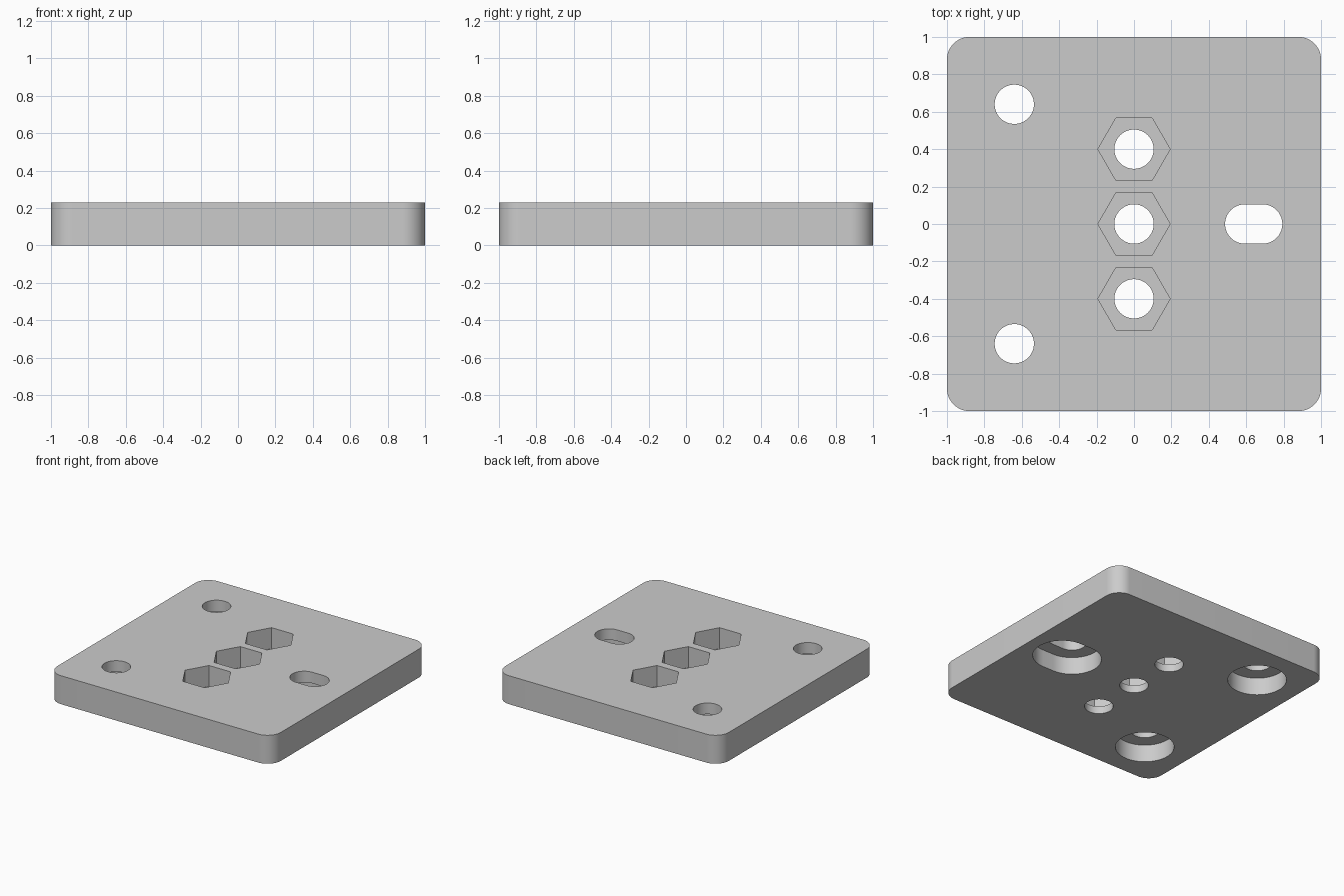
import bpy
import bmesh
from math import cos, sin, pi, radians

HEIGHT = 0.23
BORE_DEPTH = 0.14      # counterbores cut from below
NUT_FLOOR = 0.06       # floor level of the hexagonal pockets
HOLE_R, BORE_R, NUT_R = 0.105, 0.215, 0.193

cube = bpy.data.objects.get("Cube")
if cube:
    bpy.data.objects.remove(cube, do_unlink=True)

grey = bpy.data.materials.new("plain grey")
grey.use_nodes = True
grey.diffuse_color = (0.6, 0.6, 0.6, 1)
grey.node_tree.nodes["Principled BSDF"].inputs["Base Color"].default_value = (0.6, 0.6, 0.6, 1)


def rounded(hx, hy, r, steps=16):
    """Outline of a rectangle with half sizes hx, hy grown by radius r."""
    pts = []
    for q, (sx, sy) in enumerate([(1, 1), (-1, 1), (-1, -1), (1, -1)]):
        for i in range(steps + 1):
            a = (q + i / steps) * pi / 2
            p = (sx * hx + r * cos(a), sy * hy + r * sin(a))
            if not pts or abs(p[0] - pts[-1][0]) + abs(p[1] - pts[-1][1]) > 1e-5:
                pts.append(p)
    if abs(pts[0][0] - pts[-1][0]) + abs(pts[0][1] - pts[-1][1]) < 1e-5:
        pts.pop()
    return pts


def prism(name, outline, z0, z1, x=0, y=0):
    """Extrude an outline from z0 to z1."""
    bm = bmesh.new()
    base = bm.faces.new([bm.verts.new((x + px, y + py, z0)) for px, py in outline])
    top = bmesh.ops.extrude_face_region(bm, geom=[base])["geom"]
    bmesh.ops.translate(bm, vec=(0, 0, z1 - z0),
                        verts=[v for v in top if isinstance(v, bmesh.types.BMVert)])
    bmesh.ops.recalc_face_normals(bm, faces=bm.faces)
    mesh = bpy.data.meshes.new(name)
    bm.to_mesh(mesh)
    bm.free()
    mesh.materials.append(grey)
    obj = bpy.data.objects.new(name, mesh)
    bpy.context.collection.objects.link(obj)
    return obj


# Plate with rounded corners
plate = prism("mounting_plate", rounded(0.88, 0.88, 0.12), 0, HEIGHT)
cutters = []

# Counterbored corner holes and slot: x, y, half length of the straight part
for name, x, y, half in [("back_hole", -0.64, 0.64, 0),
                         ("front_hole", -0.64, -0.64, 0),
                         ("slot", 0.64, 0, 0.048)]:
    cutters.append(prism(name + "_cutter", rounded(half, 0, HOLE_R), -0.1, HEIGHT + 0.1, x, y))
    cutters.append(prism(name + "_bore_cutter", rounded(half, 0, BORE_R), -0.1, BORE_DEPTH, x, y))

# Row of hexagonal nut pockets with through holes
hexagon = [(NUT_R * cos(i * pi / 3), NUT_R * sin(i * pi / 3)) for i in range(6)]
for i in (-1, 0, 1):
    cutters.append(prism("nut_hole_cutter", rounded(0, 0, HOLE_R), -0.1, HEIGHT + 0.1, 0, i * 0.4))
    cutters.append(prism("nut_pocket_cutter", hexagon, NUT_FLOOR, HEIGHT + 0.1, 0, i * 0.4))

# Cut everything out of the plate, then drop the cutters
bpy.ops.object.select_all(action="DESELECT")
plate.select_set(True)
bpy.context.view_layer.objects.active = plate
for cutter in cutters:
    cutter.hide_render = True
    mod = plate.modifiers.new("cut", "BOOLEAN")
    mod.operation = "DIFFERENCE"
    mod.solver = "EXACT"
    mod.object = cutter
    bpy.ops.object.modifier_apply(modifier=mod.name)
for cutter in cutters:
    bpy.data.objects.remove(cutter, do_unlink=True)

bpy.ops.object.shade_smooth_by_angle(angle=radians(30))
